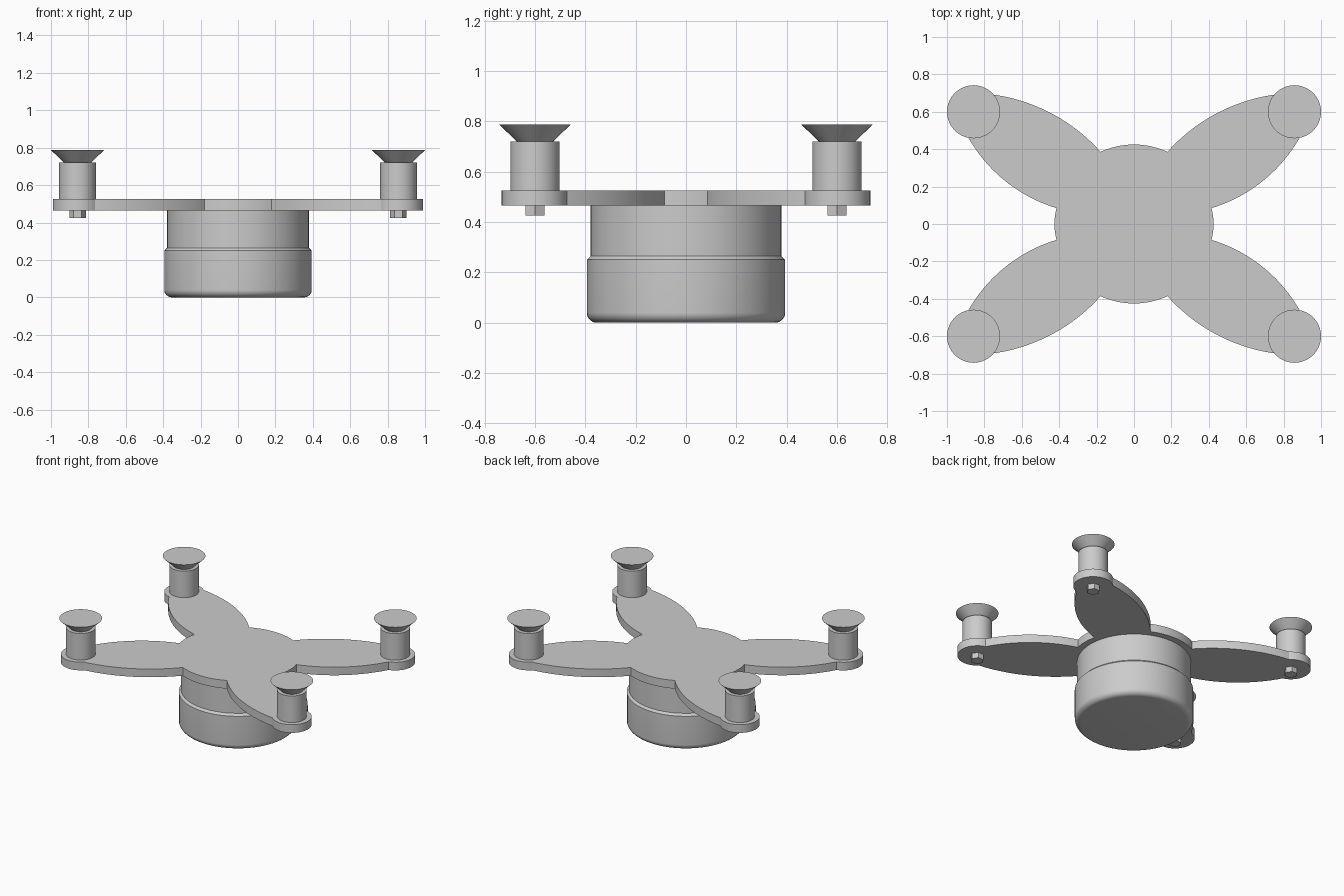
import bpy, bmesh, math
from mathutils import Vector

cube = bpy.data.objects.get("Cube")
if cube:
    bpy.data.objects.remove(cube, do_unlink=True)

grey = bpy.data.materials.new("plain grey")
grey.use_nodes = True
colour = (0.6, 0.6, 0.6, 1)
grey.diffuse_color = colour
grey.node_tree.nodes["Principled BSDF"].inputs["Base Color"].default_value = colour

ARM_X, ARM_Y = 0.858, 0.6
PLATE_LOW, PLATE_TOP = 0.465, 0.525


def finish(name, bm, angle=30):
    bmesh.ops.remove_doubles(bm, verts=bm.verts, dist=1e-5)
    bmesh.ops.recalc_face_normals(bm, faces=bm.faces)
    mesh = bpy.data.meshes.new(name)
    bm.to_mesh(mesh)
    bm.free()
    mesh.materials.append(grey)
    obj = bpy.data.objects.new(name, mesh)
    bpy.context.collection.objects.link(obj)
    bpy.ops.object.select_all(action="DESELECT")
    obj.select_set(True)
    bpy.context.view_layer.objects.active = obj
    bpy.ops.object.shade_smooth_by_angle(angle=math.radians(angle))
    return obj


def lathe(name, profile, sides, x=0, y=0, angle=30):
    """Revolve (radius, z) points that start and end on the axis."""
    bm = bmesh.new()
    verts = [bm.verts.new((r, 0, z)) for r, z in profile]
    edges = [bm.edges.new(pair) for pair in zip(verts, verts[1:])]
    bmesh.ops.spin(bm, geom=verts + edges, cent=(0, 0, 0), axis=(0, 0, 1),
                   angle=math.tau, steps=sides, use_duplicate=False)
    bmesh.ops.translate(bm, verts=bm.verts, vec=(x, y, 0))
    return finish(name, bm, angle)


def bowed(a, b, sag, steps=20):
    """Circular arc from a to b, bulging to the right of travel by sag."""
    a, b = Vector(a), Vector(b)
    chord = b - a
    right = Vector((chord.y, -chord.x)).normalized()
    half = chord.length / 2
    radius = (half * half + sag * sag) / (2 * sag)
    centre = (a + b) / 2 + right * (sag - radius)
    sweep = math.asin(half / radius)
    along = chord.normalized()
    return [centre + right * radius * math.cos(t) + along * radius * math.sin(t)
            for t in (sweep * (2 * i / steps - 1) for i in range(steps + 1))]


# Mounting plate: one quarter of the outline, mirrored around
tip = Vector((ARM_X, ARM_Y))


def tip_point(degrees):
    t = math.radians(degrees)
    return tip + 0.132 * Vector((math.cos(t), math.sin(t)))


hub_side = [Vector((0.425, 0)), Vector((0.424, 0.03)), Vector((0.42, 0.06)), Vector((0.415, 0.085))]
hub_end = [0.425 * Vector((math.sin(t), math.cos(t)))
           for t in (0.434 * (1 - i / 8) for i in range(9))]
quarter = hub_side
quarter += bowed((0.415, 0.085), tip_point(-75), 0.06)[1:]
quarter += [tip_point(-75 + 210 * i / 24) for i in range(1, 25)]
quarter += bowed(tip_point(135), hub_end[0], 0.06)[1:] + hub_end[1:]
half = quarter + [Vector((-p.x, p.y)) for p in reversed(quarter[:-1])]
outline = half + [Vector((p.x, -p.y)) for p in reversed(half[1:-1])]

bm = bmesh.new()
base = bm.faces.new([bm.verts.new((p.x, p.y, PLATE_LOW)) for p in outline])
raised = bmesh.ops.extrude_face_region(bm, geom=[base], use_keep_orig=True)["geom"]
bmesh.ops.translate(bm, vec=(0, 0, PLATE_TOP - PLATE_LOW),
                    verts=[v for v in raised if isinstance(v, bmesh.types.BMVert)])
finish("mounting_plate", bm, 15)

# Round central housing with a rounded bottom edge and a stepped shoulder
fillet = [(0.354 + 0.04 * math.sin(t), 0.04 - 0.04 * math.cos(t))
          for t in (i * math.pi / 16 for i in range(9))]
lathe("housing", [(0, 0)] + fillet + [(0.394, 0.25), (0.379, 0.265),
      (0.379, PLATE_LOW), (0, PLATE_LOW)], 64)

# Post, flared cup and hexagonal bolt head at each arm end
for side, sx in (("right", -1), ("left", 1)):
    for end, sy in (("front", -1), ("back", 1)):
        x, y = sx * ARM_X, sy * ARM_Y
        tag = f"{end}_{side}"
        lathe(f"post_{tag}", [(0, PLATE_TOP), (0.098, PLATE_TOP), (0.098, 0.72), (0, 0.72)], 40, x, y)
        lathe(f"cup_{tag}", [(0, 0.72), (0.072, 0.72), (0.142, 0.787), (0, 0.787)], 40, x, y)
        lathe(f"bolt_{tag}", [(0, 0.425), (0.044, 0.425), (0.044, PLATE_LOW), (0, PLATE_LOW)], 6, x, y)
